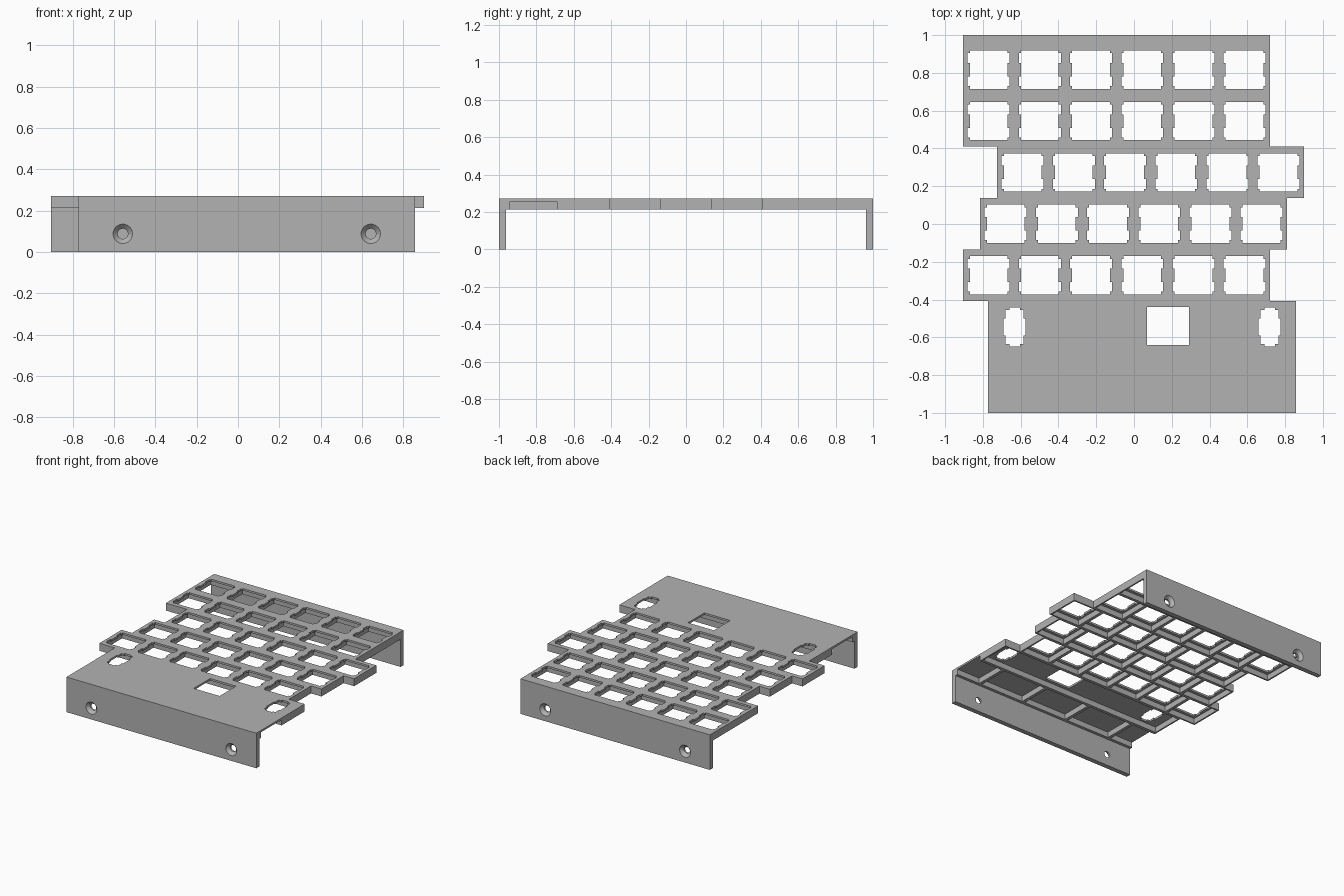
import bpy, bmesh, math
from mathutils import Matrix

if "Cube" in bpy.data.objects:
    bpy.data.objects.remove(bpy.data.objects["Cube"])

TOP, SKIN, UNDER = 0.272, 0.257, 0.214   # plate top, plate underside, rib bottom
PITCH, COLS = 0.271, 6
INNER = 0.963                            # inner face of both end walls
WALL = 0.012                             # half thickness of a rib
ROW_X = [-0.905, -0.905, -0.725, -0.815, -0.905]
ROW_TOP, ROW_STEP = 0.953, 0.272
FRONT_L, FRONT_R, FRONT_Y = -0.772, 0.857, -0.407
BACK_L, BACK_R = -0.905, 0.721
MID = (FRONT_L + FRONT_R) / 2

grey = bpy.data.materials.new("plain_grey")
grey.use_nodes = True
colour = (0.45, 0.45, 0.45, 1)
grey.diffuse_color = colour
grey.node_tree.nodes["Principled BSDF"].inputs["Base Color"].default_value = colour


def make_object(name, bm):
    mesh = bpy.data.meshes.new(name)
    bm.to_mesh(mesh)
    bm.free()
    mesh.materials.append(grey)
    obj = bpy.data.objects.new(name, mesh)
    bpy.context.collection.objects.link(obj)
    return obj


def sheet(name, loops, z0, z1):
    """Fill an outline with holes and thicken it from z0 up to z1."""
    bm = bmesh.new()
    for loop in loops:
        verts = [bm.verts.new((x, y, z0)) for x, y in loop]
        for a, b in zip(verts, verts[1:] + verts[:1]):
            bm.edges.new((a, b))
    bmesh.ops.triangle_fill(bm, edges=bm.edges[:], use_beauty=True, normal=(0, 0, 1))
    bm.normal_update()
    for f in bm.faces:
        if f.normal.z < 0:
            f.normal_flip()
    obj = make_object(name, bm)
    solid = obj.modifiers.new("thickness", "SOLIDIFY")
    solid.thickness = z1 - z0
    solid.offset = 1
    return obj


def rect(x0, x1, y0, y1):
    return [(x0, y0), (x1, y0), (x1, y1), (x0, y1)]


def outline(spans):
    """Stepped outline from (left, right, top, bottom) bands, back to front."""
    right = [(r, y) for l, r, t, b in spans for y in (t, b)]
    left = [(l, y) for l, r, t, b in spans for y in (t, b)]
    return right + left[::-1]


def symmetric(cx, cy, quarter):
    """Mirror a quarter profile (from +x axis side up to the top) into a loop."""
    half = quarter + [(-x, y) for x, y in quarter[::-1]]
    return [(cx + x, cy + y) for x, y in half + [(-x, -y) for x, y in half]]


# Key cells, with a switch opening and an underside pocket each
switch = [(0.1, 0.036), (0.111, 0.036), (0.111, 0.087), (0.1, 0.087), (0.1, 0.101)]
openings, pockets = [], []
for row, x0 in enumerate(ROW_X):
    top = ROW_TOP - row * ROW_STEP
    for col in range(COLS):
        left = x0 + col * PITCH
        openings.append(symmetric(left + PITCH / 2, top - ROW_STEP / 2, switch))
        pockets.append(rect(left + WALL, left + PITCH - WALL,
                            top - ROW_STEP + WALL, top - WALL))

# Wide key opening and its two stabiliser openings
openings.append(rect(0.069, 0.291, -0.641, -0.44))
stabiliser = [(0.058, 0.045), (0.048, 0.045), (0.048, 0.09), (0.028, 0.09), (0.028, 0.103)]
for x in (-0.632, 0.718):
    openings.append(symmetric(x, -0.546, stabiliser))

# Bands of the key rows, the first two rows sharing one band
bands = [(BACK_L, BACK_R, INNER, ROW_TOP - 2 * ROW_STEP)]
for row in range(2, 5):
    top = ROW_TOP - row * ROW_STEP
    bands.append((ROW_X[row], ROW_X[row] + PITCH * COLS, top, top - ROW_STEP))

# Top plate
plate_bands = bands + [(FRONT_L, FRONT_R, FRONT_Y, -INNER)]
sheet("top_plate", [outline(plate_bands)] + openings, SKIN, TOP)

# Underside ribs, open at both ends beside the front wall
RIB_Y, STRIP_Y = -0.69, -0.94
cross = [MID + dx for dx in (-0.6, -0.2, 0.2, 0.6)]
rib_bands = bands + [
    (FRONT_L, FRONT_R, FRONT_Y, RIB_Y),
    (cross[0] - WALL, cross[-1] + WALL, RIB_Y, STRIP_Y),
    (FRONT_L, FRONT_R, STRIP_Y, -INNER)]
pockets.append(rect(FRONT_L + WALL, FRONT_R - WALL, RIB_Y + 2 * WALL, FRONT_Y - WALL))
for a, b in zip(cross, cross[1:]):
    pockets.append(rect(a + WALL, b - WALL, STRIP_Y, RIB_Y))
sheet("underside_ribs", [outline(rib_bands)] + pockets, UNDER, SKIN)


def end_wall(name, x0, x1, side):
    """Upright wall with two countersunk screw holes from outside."""
    bm = bmesh.new()
    bmesh.ops.create_cube(bm, size=1)
    for v in bm.verts:
        v.co.x = x0 if v.co.x < 0 else x1
        v.co.y = side * (INNER if v.co.y < 0 else 1)
        v.co.z = 0 if v.co.z < 0 else TOP
    bmesh.ops.recalc_face_normals(bm, faces=bm.faces[:])
    wall = make_object(name, bm)

    # Spun cutter: narrow bore widening to the outer face
    bm = bmesh.new()
    profile = [(0, 0.9), (0.025, 0.9), (0.025, 0.977), (0.047, 1.0), (0.047, 1.05), (0, 1.05)]
    for dx in (-0.6, 0.6):
        cx = (x0 + x1) / 2 + dx
        verts = [bm.verts.new((cx + r, side * y, 0.088)) for r, y in profile]
        edges = [bm.edges.new(p) for p in zip(verts, verts[1:])]
        bmesh.ops.spin(bm, geom=verts + edges, cent=(cx, 0, 0.088), axis=(0, 1, 0),
                       angle=math.tau, steps=32)
    bmesh.ops.remove_doubles(bm, verts=bm.verts[:], dist=0.0005)
    bmesh.ops.recalc_face_normals(bm, faces=bm.faces[:])
    cutter = make_object(name + "_screw_cutter", bm)
    cutter.hide_render = True
    cutter.hide_viewport = True
    cut = wall.modifiers.new("screw_holes", "BOOLEAN")
    cut.operation = "DIFFERENCE"
    cut.solver = "EXACT"
    cut.object = cutter


end_wall("front_wall", FRONT_L, FRONT_R, -1)
end_wall("back_wall", BACK_L, BACK_R, 1)
